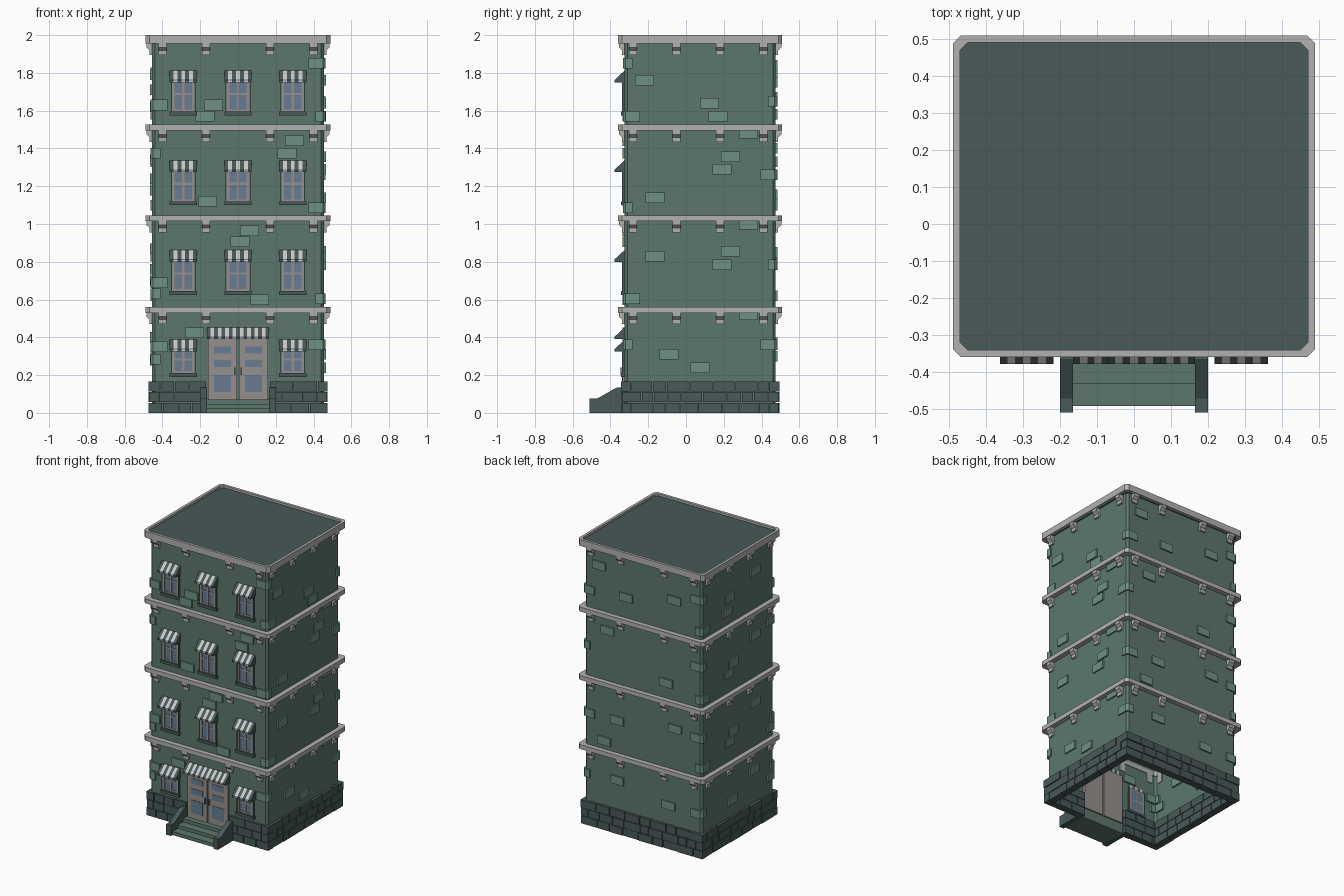
import bpy, bmesh, random
from mathutils import Vector

if "Cube" in bpy.data.objects:
    bpy.data.objects.remove(bpy.data.objects["Cube"])

random.seed(4)


def material(name, rgb):
    m = bpy.data.materials.new(name)
    m.diffuse_color = (*rgb, 1)
    m.use_nodes = True
    m.node_tree.nodes["Principled BSDF"].inputs["Base Color"].default_value = m.diffuse_color
    return m


WALL = material("wall_green", (.107, .187, .15))
BRICK = material("brick_green", (.156, .283, .223))
DARK = material("dark_stone", (.065, .1, .1))
TRIM = material("trim", (.45, .44, .44))
WHITE = material("awning_white", (.62, .63, .61))
GLASS = material("glass", (.14, .2, .29))
FRAME = material("frame", (.3, .28, .27))

X0, X1, Y0, Y1 = -.455, .455, -.325, .475      # outer wall planes
CX, CY = 0, (Y0 + Y1) / 2


class Part:
    """Collects simple solids into one named object."""
    def __init__(self, name, mat):
        self.name, self.mat, self.bm = name, mat, bmesh.new()

    def prism(self, pts, offset, caps=True):
        a = [self.bm.verts.new(p) for p in pts]
        b = [self.bm.verts.new(Vector(p) + Vector(offset)) for p in pts]
        for i in range(len(a)):
            j = (i + 1) % len(a)
            self.bm.faces.new((a[i], a[j], b[j], b[i]))
        if caps:
            self.bm.faces.new(a[::-1])
            self.bm.faces.new(b)

    def box(self, x0, x1, y0, y1, z0, z1):
        self.prism([(x0, y0, z0), (x1, y0, z0), (x1, y1, z0), (x0, y1, z0)], (0, 0, z1 - z0))

    def ring(self, outer, inner, z0, z1):
        loops = [[self.bm.verts.new((x, y, z)) for x, y in lp]
                 for lp, z in ((outer, z0), (outer, z1), (inner, z1), (inner, z0))]
        n = len(outer)
        for k in range(4):
            a, b = loops[k], loops[(k + 1) % 4]
            for i in range(n):
                j = (i + 1) % n
                self.bm.faces.new((a[i], a[j], b[j], b[i]))

    def done(self):
        bmesh.ops.recalc_face_normals(self.bm, faces=self.bm.faces)
        me = bpy.data.meshes.new(self.name)
        self.bm.to_mesh(me)
        self.bm.free()
        me.materials.append(self.mat)
        bpy.context.collection.objects.link(bpy.data.objects.new(self.name, me))


def outline(grow, c):
    """Wall footprint grown outward, with chamfered corners."""
    a, b, d, e = X0 - grow, X1 + grow, Y0 - grow, Y1 + grow
    return [(a + c, d), (b - c, d), (b, d + c), (b, e - c), (b - c, e), (a + c, e), (a, e - c), (a, d + c)]


def at(side, t, out, z):
    """Point on a wall: t along it, out from it, height z."""
    return {"front": (t, Y0 - out, z), "back": (t, Y1 + out, z),
            "right": (X1 + out, t, z), "left": (X0 - out, t, z)}[side]


def along(side, d):
    return (d, 0, 0) if side in ("front", "back") else (0, d, 0)


def wall_box(part, side, t0, t1, o0, o1, z0, z1):
    p, q = at(side, t0, o0, z0), at(side, t1, o1, z1)
    part.box(*[v for a, b in zip(p, q) for v in sorted((a, b))])


# hollow wall shell, open at the bottom
walls = Part("walls", WALL)
walls.prism([(x, y, 0) for x, y in outline(0, .015)], (0, 0, 1.96), caps=False)
walls.done()

# roof slab, top cornice and floor bands
roof = Part("roof", DARK)
roof.prism([(x, y, 1.957) for x, y in outline(.016, .02)], (0, 0, .028))
roof.done()
bands = Part("cornice_bands", TRIM)
bands.ring(outline(.034, .02), outline(.015, .02), 1.955, 2)
for z in (.53, 1.015, 1.495):
    bands.ring(outline(.034, .02), outline(-.005, .015), z, z + .031)
bands.done()

# brackets below every band
brackets = Part("brackets", TRIM)
profile = [(-.005, 0), (.03, 0), (.03, -.02), (.013, -.036), (.013, -.06), (-.005, -.06)]
for z in (.53, 1.015, 1.495, 1.955):
    for side in ("front", "back", "left", "right"):
        spots = (-.4, -.17, .17, .4) if side in ("front", "back") else (-.28, -.05, .18, .41)
        for t in spots:
            brackets.prism([at(side, t - .021, o, z + h) for o, h in profile], along(side, .042))
brackets.done()

# raised bricks on each wall (position along wall, height)
bricks = Part("accent_bricks", BRICK)
spots = {
    "front": [(-.13, 1.63), (-.175, 1.57), (.3, 1.44), (.26, 1.375), (-.16, 1.12), (.06, .965),
              (.01, .905), (.115, .6), (-.23, .425)],
    "right": [(-.22, 1.76), (.125, 1.64), (.17, 1.57), (.235, 1.355), (.19, 1.29), (-.165, 1.14), (.33, 1.48),
              (.235, .855), (.19, .785), (-.165, .83), (.33, 1.0), (-.09, .31), (.075, .24), (.33, .52)],
    "back": [(.34, 1.84), (.13, 1.67), (-.245, 1.75), (.275, 1.4), (-.18, 1.155), (.2, .79), (.3, .62),
             (-.25, .85), (.2, .37), (-.2, .3)],
    "left": [(-.11, 1.79), (.17, 1.71), (.2, 1.62), (-.11, 1.34), (.13, 1.24), (.18, 1.18), (-.11, .87),
             (.13, .76), (.17, .7), (-.1, .4), (.14, .28)],
}
for side, lst in spots.items():
    for t, z in lst:
        wall_box(bricks, side, t - .05, t + .05, -.012, .01, z - .028, z + .028)

# corner bricks wrapping the chamfered edges
corners = {(-1, -1): [1.63, 1.375, .69, .63, .35, .285], (1, -1): [1.85, 1.57, 1.085, .605, .36],
           (1, 1): [1.65, 1.26, .785, .36], (-1, 1): [1.8, 1.58, 1.33, 1.1, .83, .62, .3]}
for (sx, sy), heights in corners.items():
    for i, z in enumerate(heights):
        lx, ly = (.09, .05) if i % 2 == 0 else (.055, .09)
        x, y = sx * (X1 + .009), CY + sy * (.4 + .009)
        pts = [(x - sx * lx, y), (x - sx * .015, y), (x, y - sy * .015), (x, y - sy * ly),
               (x - sx * .02, y - sy * ly), (x - sx * .02, y - sy * .02), (x - sx * lx, y - sy * .02)]
        bricks.prism([(px, py, z - .028) for px, py in pts], (0, 0, .056))
bricks.done()

# three staggered courses of base stones
stones = Part("base_stones", DARK)
for row in range(3):
    z0, z1 = row * .057, row * .057 + .053
    for side in ("front", "back", "left", "right"):
        if side in ("front", "back"):
            e = .018 if row % 2 == 0 else -.037
            lo, hi = X0 - e, X1 + e
        else:
            e = -.037 if row % 2 == 0 else .015
            lo, hi = Y0 - e, Y1 + e
        for a, b in [(lo, -.17), (.17, hi)] if side == "front" else [(lo, hi)]:
            t = a
            while t < b - .01:
                end = t + random.uniform(.06, .13)
                end = b if end > b - .045 else end
                wall_box(stones, side, t, end - (.005 if end < b else 0), -.035,
                         random.uniform(.014, .02), z0, z1)
                t = end
stones.done()

# windows: frame bars, glass, sill and striped awning
frames, glass, sills = Part("window_frames", FRAME), Part("window_glass", GLASS), Part("window_sills", DARK)
surround = Part("window_surrounds", DARK)
light, dark = Part("awning_light_stripes", WHITE), Part("awning_dark_stripes", DARK)


def awning(x, z, w, n):
    s = w / n
    for i in range(n):
        x0 = x - w / 2 + i * s
        side = [(Y0 + .003, z + .065), (Y0 - .054, z + .012), (Y0 - .054, z), (Y0 + .003, z)]
        (light if i % 2 else dark).prism([(x0, y, h) for y, h in side], (s, 0, 0))


def window(x, z0, z1):
    wall_box(sills, "front", x - .072, x + .072, -.01, .02, z0 - .02, z0)
    wall_box(glass, "front", x - .055, x + .055, -.01, .004, z0, z1)
    for sx in (-1, 1):
        a, b = sorted((x + sx * .06, x + sx * .046))
        wall_box(frames, "front", a, b, -.01, .01, z0, z1)
        a, b = sorted((x + sx * .066, x + sx * .06))
        wall_box(surround, "front", a, b, -.01, .013, z0, z1)
    wall_box(frames, "front", x - .006, x + .006, -.01, .008, z0, z1)
    mid = (z0 + z1) / 2 - .01
    for z in (z0, mid, z1 - .012):
        wall_box(frames, "front", x - .05, x + .05, -.01, .007, z, z + .011)


for sill, shade in ((.21, .325), (.645, .8), (1.12, 1.275), (1.595, 1.75)):
    for x in (-.29, 0, .29):
        if x or sill > .3:
            window(x, sill, shade + .04)
            awning(x, shade, .145, 7)
awning(0, .39, .33, 17)
for p in (frames, glass, sills, surround, light, dark):
    p.done()

# double door with glazed panels
door, panes = Part("double_door", FRAME), Part("door_panes", GLASS)
for s in (-1, 1):
    a, b = sorted((s * .004, s * .158))
    wall_box(door, "front", a, b, -.02, .012, .07, .42)
    a, b = sorted((s * .037, s * .128))
    for z0, z1 in ((.11, .2), (.243, .28), (.315, .352)):
        wall_box(panes, "front", a, b, 0, .015, z0, z1)
    a, b = sorted((s * .012, s * .02))
    wall_box(panes, "front", a, b, 0, .022, .2, .24)
door.done()
panes.done()

# front steps between sloped side walls
steps = Part("front_steps", WALL)
for y, z0, z1 in ((-.492, 0, .024), (-.432, .024, .047), (-.375, .047, .07)):
    steps.box(-.168, .168, y, -.315, z0, z1)
steps.done()
cheeks = Part("step_side_walls", DARK)
slope = [(-.51, 0), (-.51, .075), (-.472, .075), (-.365, .135), (-.315, .135), (-.315, 0)]
for x in (-.2, .165):
    cheeks.prism([(x, y, z) for y, z in slope], (.035, 0, 0))
cheeks.done()
